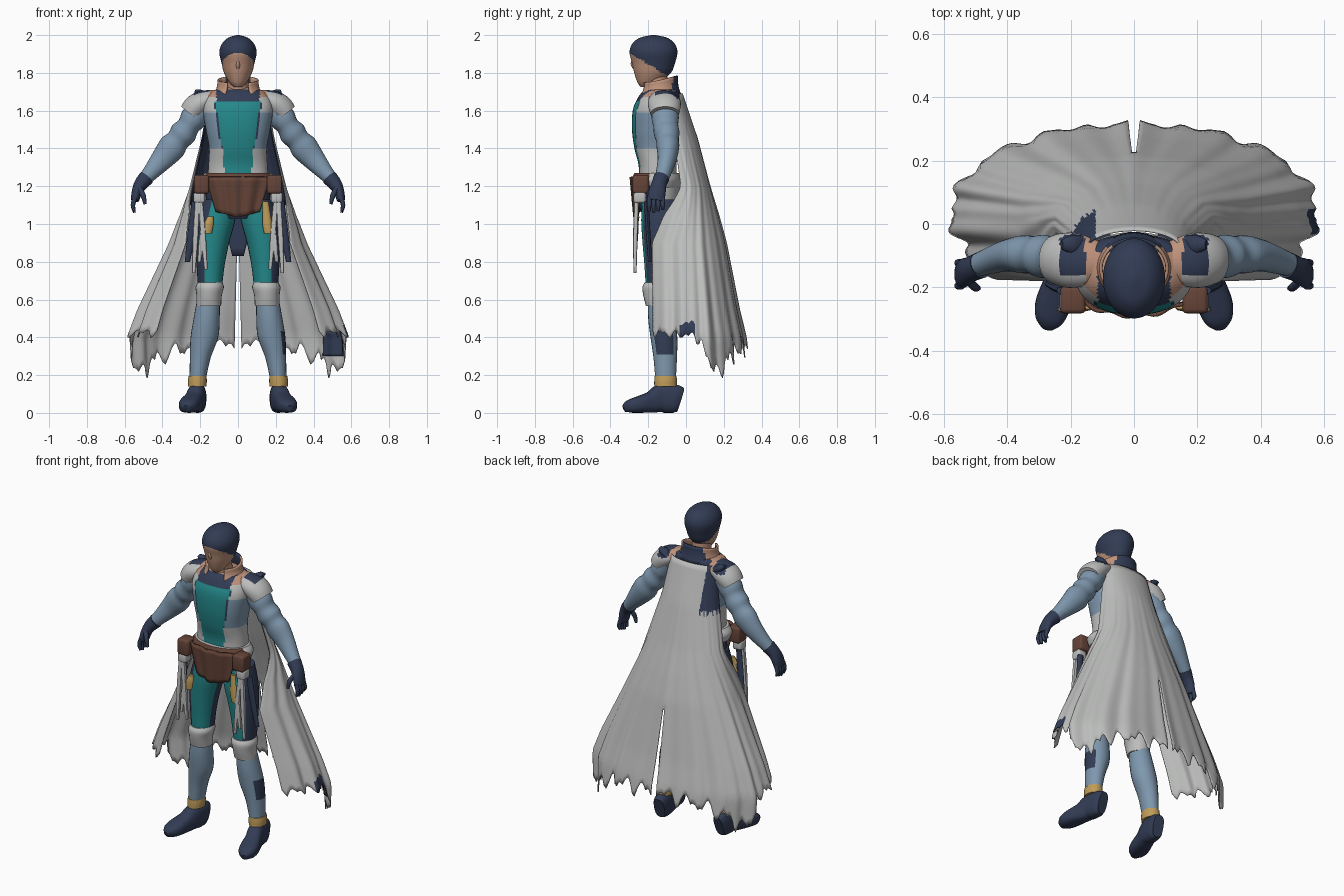
import bpy, bmesh, math
from mathutils import Vector

cube = bpy.data.objects.get("Cube")
if cube:
    bpy.data.objects.remove(cube, do_unlink=True)

COLOURS = {
    "navy": (0.032, 0.045, 0.09), "light grey": (0.5, 0.51, 0.5), "steel blue": (0.21, 0.31, 0.42),
    "teal": (0.018, 0.25, 0.26), "brown": (0.13, 0.058, 0.04), "skin": (0.52, 0.29, 0.2),
    "gold": (0.52, 0.33, 0.1),
}
MATS = {}
for label, rgb in COLOURS.items():
    mat = bpy.data.materials.new(label)
    mat.use_nodes = True
    mat.diffuse_color = (*rgb, 1)
    bsdf = mat.node_tree.nodes["Principled BSDF"]
    bsdf.inputs["Base Color"].default_value = (*rgb, 1)
    bsdf.inputs["Roughness"].default_value = 0.8
    MATS[label] = mat


def finish(name, bm, paint):
    """Make an object; paint is a colour or a rule (centre, normal) -> colour, None cuts the face away."""
    bmesh.ops.recalc_face_normals(bm, faces=bm.faces)
    bm.normal_update()
    me = bpy.data.meshes.new(name)
    slots, cut = [], []
    for f in bm.faces:
        label = paint if isinstance(paint, str) else paint(f.calc_center_median(), f.normal)
        if label is None:
            cut.append(f)
            continue
        if label not in slots:
            slots.append(label)
            me.materials.append(MATS[label])
        f.material_index = slots.index(label)
        f.smooth = True
    bmesh.ops.delete(bm, geom=cut, context="FACES")
    bm.to_mesh(me)
    bm.free()
    me.set_sharp_from_angle(angle=math.radians(50))
    ob = bpy.data.objects.new(name, me)
    bpy.context.collection.objects.link(ob)
    return ob


def spline(points, steps):
    """Smooth interpolation through tuples of numbers."""
    out = []
    for i in range(len(points) - 1):
        a, b, c, d = (points[min(max(i + k, 0), len(points) - 1)] for k in (-1, 0, 1, 2))
        for k in range(steps):
            t = k / steps
            out.append([0.5 * (2 * q + (r - p) * t + (2 * p - 5 * q + 4 * r - s) * t * t
                               + (3 * q - p - 3 * r + s) * t ** 3) for p, q, r, s in zip(a, b, c, d)])
    return out + [list(points[-1])]


def loft(name, rings, paint, side=1, flat=True, sides=24, steps=4, power=1.0):
    """Skin oval rings (x, y, z, rx, ry), level or square to their path."""
    rings = spline(rings, steps)
    bm = bmesh.new()
    loops = []
    for i, (x, y, z, rx, ry) in enumerate(rings):
        u, w = Vector((1, 0, 0)), Vector((0, 1, 0))
        if not flat:
            d = Vector(rings[min(i + 1, len(rings) - 1)][:3]) - Vector(rings[max(i - 1, 0)][:3])
            d.normalize()
            u = d.cross(Vector((0, 0, 1)) if abs(d.y) > 0.7 else w).normalized()
            w = u.cross(d)
        loop = []
        for k in range(sides):
            a = math.tau * k / sides
            c, s = math.cos(a), math.sin(a)
            c, s = math.copysign(abs(c) ** power, c), math.copysign(abs(s) ** power, s)
            p = Vector((x, y, z)) + u * (rx * c) + w * (ry * s)
            loop.append(bm.verts.new((p.x * side, p.y, p.z)))
        loops.append(loop)
    for lo, hi in zip(loops, loops[1:]):
        for k in range(sides):
            n = (k + 1) % sides
            bm.faces.new((lo[k], lo[n], hi[n], hi[k]))
    bm.faces.new(loops[0])
    bm.faces.new(loops[-1])
    return finish(name, bm, paint)


def sheet(name, func, nu, nv, paint, thick):
    """Thin cloth from func(u, v), u and v in 0..1."""
    bm = bmesh.new()
    g = [[bm.verts.new(func(i / nu, j / nv)) for j in range(nv + 1)] for i in range(nu + 1)]
    for i in range(nu):
        for j in range(nv):
            bm.faces.new((g[i][j], g[i + 1][j], g[i + 1][j + 1], g[i][j + 1]))
    mod = finish(name, bm, paint).modifiers.new("thickness", "SOLIDIFY")
    mod.thickness = thick
    mod.offset = 0


def box(name, centre, size, paint):
    bm = bmesh.new()
    bmesh.ops.create_cube(bm, size=1)
    bmesh.ops.scale(bm, vec=size, verts=bm.verts)
    bmesh.ops.translate(bm, vec=centre, verts=bm.verts)
    bmesh.ops.bevel(bm, geom=bm.edges[:], offset=0.014, segments=3, affect="EDGES", profile=0.5)
    finish(name, bm, paint)


# Torso with painted front panel, bodice and yoke
def torso_paint(c, n):
    if c.z > 1.645:
        if c.y > -0.09 or (c.y < -0.16 and abs(c.x) < 0.115 and c.z < 1.712):
            return "navy"
        return "skin" if abs(c.x) < 0.16 and c.z > 1.67 else "light grey"
    panel = 0.075 + max(0, c.z - 1.36) * 0.16
    if c.y < -0.16 and abs(c.x) < panel:
        return "teal"
    if c.y < -0.16 and c.z > 1.4 and abs(c.x) < panel + 0.008:
        return "navy"
    return "steel blue" if 1.4 < c.z < 1.59 else "light grey"


loft("torso", [(0, -.15, 1.18, .165, .105), (0, -.15, 1.3, .157, .1), (0, -.158, 1.4, .153, .115),
               (0, -.16, 1.5, .17, .126), (0, -.157, 1.6, .185, .125), (0, -.147, 1.66, .175, .112),
               (0, -.135, 1.7, .14, .095), (0, -.13, 1.725, .08, .06)],
     torso_paint, sides=80, steps=8, power=0.85)
loft("hips", [(0, -.135, 1.03, .1, .085), (0, -.14, 1.1, .165, .11), (0, -.145, 1.22, .17, .115)],
     lambda c, n: "light grey" if c.y > -.13 else "navy", sides=40)
loft("belt", [(0, -.152, 1.19, .185, .122), (0, -.155, 1.235, .198, .13), (0, -.155, 1.27, .175, .118)],
     lambda c, n: "brown" if c.y < -.19 else "light grey", sides=40)


# Hanging front flap of the belt
def flap(u, v):
    x = (2 * u - 1) * (0.17 - 0.055 * v)
    bottom = 1.035 + 0.03 * abs(2 * u - 1)
    y = -0.158 - 0.13 * math.sqrt(1 - (x / 0.22) ** 2) + 0.006 * math.cos(u * 22) + 0.02 * v
    return x, y, 1.25 + (bottom - 1.25) * v


sheet("belt_flap", flap, 28, 8, "brown", 0.012)
sheet("coat_tail", lambda u, v: ((2 * u - 1) * (.1 - .07 * v), -.06 + .02 * v, 1.1 - .27 * v), 6, 6, "navy", 0.008)

# Head with close hair, nose, neck
loft("neck", [(0, -.15, 1.66, .068, .065), (0, -.155, 1.72, .056, .06), (0, -.16, 1.8, .056, .06)], "skin")
loft("head", [(0, -.208, 1.725, .022, .032), (0, -.197, 1.75, .047, .06), (0, -.177, 1.8, .074, .097),
              (0, -.172, 1.85, .087, .113), (0, -.172, 1.9, .098, .126), (0, -.172, 1.935, .094, .122),
              (0, -.172, 1.965, .077, .103), (0, -.172, 1.987, .05, .07), (0, -.172, 2.0, .008, .012)],
     lambda c, n: "navy" if c.z > 1.9 - (c.y + .29) * .6 else "skin", sides=44, steps=7)
loft("nose", [(0, -.268, 1.885, .006, .016), (0, -.266, 1.845, .013, .027), (0, -.26, 1.815, .012, .016)], "skin", sides=16)


# Open standing collar
def collar(u, v):
    a = math.radians(32 + 296 * u)
    r = 0.125 - 0.05 * v + 0.03 * v * v
    back = 0.5 - 0.5 * math.cos(math.tau * u)
    return r * math.sin(a), -0.14 - r * 0.88 * math.cos(a), 1.685 + (0.065 + 0.035 * back) * v


sheet("collar", collar, 36, 6, lambda c, n: "navy" if c.y > -0.075 else "skin", 0.01)

# Cape down its length: height, half width, centre depth, back and front radius, wrap angle
CAPE = [(1.69, .15, -.08, .06, .02, 110), (1.45, .19, -.06, .12, .04, 97), (1.2, .25, 0, .125, .12, 103),
        (1.05, .3, .01, .16, .25, 120), (.9, .36, .02, .19, .31, 130), (.55, .52, .03, .245, .32, 130),
        (.4, .575, .03, .28, .32, 130), (.12, .56, .03, .31, .32, 130)]
HEM = [(0, .34), (.2, .33), (.36, .28), (.48, .19), (.57, .28), (.66, .4), (1, .42)]


def lookup(table, key):
    for lo, hi in zip(table, table[1:]):
        if (lo[0] - key) * (hi[0] - key) <= 0:
            t = (key - lo[0]) / (hi[0] - lo[0])
            return [p + (q - p) * t for p, q in zip(lo[1:], hi[1:])]
    return table[-1][1:]


def hem(u):
    tatter = abs(math.sin(u * 29)) * 0.6 + abs(math.sin(u * 47 + 1)) * 0.4
    return lookup(HEM, u)[0] + (0.13 if u < .62 else .06) * (tatter - 0.5)


def cape_at(side, u, z, shrink=1.0):
    width, mid, back, front, wrap = lookup(CAPE, z)
    a = math.radians(wrap) * u
    drop = min(1, max(0, (1.6 - z) / 1.1))
    fold = shrink * (1 + drop * (0.02 * math.cos(u * 34) + 0.013 * math.cos(u * 57)))
    x = width * math.sin(a) * fold + 0.012 * max(0, .85 - z) / .6 * (1 - u)
    y = mid + math.cos(a) * (back if a < math.pi / 2 else front) * fold
    return side * x, min(y, 0.33), z


def cape_point(u, v):
    side = 1 if u > 0.5 else -1
    u = abs(2 * u - 1)
    return cape_at(side, u, 1.69 + (hem(u) - 1.69) * v)


def cape_paint(c, n):
    if c.z < .85 and abs(c.x) < .004:
        return None
    if c.x > .5 and abs(c.y - .01) < .04 and c.z < .48:
        return "navy"
    return "navy" if c.x < -.12 and c.z > 1.42 else "light grey"


def inner_patch(u, v):
    u = .4 + .21 * u
    return cape_at(1, u, .43 + (max(hem(u) + .01, .3) - .43) * v, .985)


sheet("cape", cape_point, 161, 40, cape_paint, 0.006)
sheet("cape_inner_patch", inner_patch, 16, 8, "navy", 0.004)


# Shoulder guards fade from bare collar to dark strap to plate
def shoulder_paint(c, n):
    if c.z > 1.665 and abs(c.x) < .155:
        return "skin"
    return "navy" if n.z > .35 and c.z > 1.66 and abs(c.x) < .235 and c.y > -.16 else "light grey"


for side, tag in ((1, "left"), (-1, "right")):
    sheet("cape_lining_" + tag, lambda u, v: cape_at(side, .4 + .59 * u, 1.56 - .46 * v, .965), 16, 14, "navy", 0.004)

    # Shoulders and arms
    loft("shoulder_guard_" + tag, [(.1, -.12, 1.668, .04, .06), (.15, -.118, 1.66, .05, .078),
                                   (.195, -.115, 1.642, .062, .087), (.228, -.113, 1.615, .066, .084),
                                   (.252, -.112, 1.585, .061, .076)],
         shoulder_paint, side, flat=False, sides=32, steps=6)
    loft("shoulder_strap_" + tag, [(.17, -.07, 1.67, .02, .035), (.2, -.065, 1.69, .022, .03), (.228, -.065, 1.705, .008, .015)],
         "navy", side, flat=False, sides=12)
    loft("sleeve_" + tag, [(.19, -.11, 1.62, .06, .068), (.235, -.11, 1.56, .07, .072), (.262, -.107, 1.52, .06, .066),
                           (.29, -.102, 1.48, .071, .068), (.318, -.098, 1.445, .063, .06), (.35, -.096, 1.405, .073, .06),
                           (.4, -.1, 1.345, .061, .05), (.46, -.118, 1.275, .044, .041), (.508, -.135, 1.222, .034, .034)],
         "steel blue", side, flat=False)
    loft("glove_" + tag, [(.485, -.13, 1.245, .042, .042), (.515, -.143, 1.21, .036, .04),
                          (.535, -.153, 1.17, .028, .046), (.546, -.16, 1.125, .022, .045)], "navy", side, flat=False)
    for k in range(4):
        y = -.195 + .024 * k
        tip = 1.06 + .008 * abs(k - 1)
        loft("finger_%d_%s" % (k + 1, tag), [(.545, y, 1.14, .012, .012), (.556, y, 1.1, .012, .012),
             (.548, y, tip, .007, .008)], "navy", side, flat=False, sides=10)
    loft("thumb_" + tag, [(.522, -.18, 1.19, .014, .014), (.502, -.2, 1.15, .014, .013), (.492, -.203, 1.105, .008, .008)],
         "navy", side, flat=False, sides=10)

    # Legs and boots
    loft("thigh_" + tag, [(.095, -.13, 1.13, .09, .1), (.115, -.135, 1.02, .1, .102), (.135, -.138, .9, .088, .092),
                          (.145, -.14, .78, .074, .08), (.148, -.14, .67, .064, .073)],
         lambda c, n: "teal" if n.y < -.25 and side * n.x < .5 else "navy", side, sides=40, steps=6)
    loft("knee_guard_" + tag, [(.148, -.143, .69, .066, .076), (.15, -.148, .665, .075, .083),
                               (.153, -.15, .62, .067, .076), (.155, -.145, .565, .066, .067)], "light grey", side)
    loft("shin_" + tag, [(.157, -.14, .6, .06, .06), (.166, -.13, .5, .069, .07), (.178, -.117, .4, .073, .071),
                         (.2, -.11, .29, .055, .062), (.214, -.108, .17, .042, .054)],
         lambda c, n: "navy" if n.x > .75 and c.x > 0 and .31 < c.z < .44 else "steel blue", side, steps=6)
    loft("ankle_band_" + tag, [(.214, -.108, .195, .047, .058), (.215, -.108, .17, .05, .06), (.216, -.108, .14, .049, .06)],
         "gold", side)
    loft("boot_" + tag, [(.208, -.03, .068, .034, .066), (.212, -.06, .075, .045, .075), (.22, -.13, .076, .048, .076),
                         (.235, -.18, .058, .049, .058), (.255, -.25, .044, .056, .044), (.267, -.3, .034, .046, .034),
                         (.274, -.328, .022, .018, .018)], "navy", side, flat=False, power=0.75)

    # Belt pouches and hanging straps
    box("pouch_" + tag, (side * .193, -.24, 1.21), (.08, .085, .1), "brown")
    box("pouch_base_" + tag, (side * .205, -.245, 1.14), (.06, .065, .06), "light grey")
    for k, (x0, x1, top, low) in enumerate([(.2, .17, 1.13, .76), (.215, .235, 1.13, .74), (.185, .205, 1.0, .8)]):
        loft("strap_%d_%s" % (k + 1, tag), [(x0, -.262, top, .013, .012), ((x0 + x1) / 2, -.268, (top + low) / 2, .015, .012),
             (x1, -.27, low, .009, .008)], "light grey", side, sides=8, power=0.7)
    loft("dark_strap_" + tag, [(.225, -.21, 1.12, .02, .012), (.245, -.2, .95, .022, .012), (.268, -.19, .8, .014, .01)],
         "navy", side, sides=8)
    top = 1.12 if side > 0 else 1.04
    loft("gold_strap_" + tag, [(.145, -.258, top, .016, .012), (.155, -.264, 1.0, .025, .012), (.165, -.262, .95, .026, .012)],
         "gold", side, sides=8)
